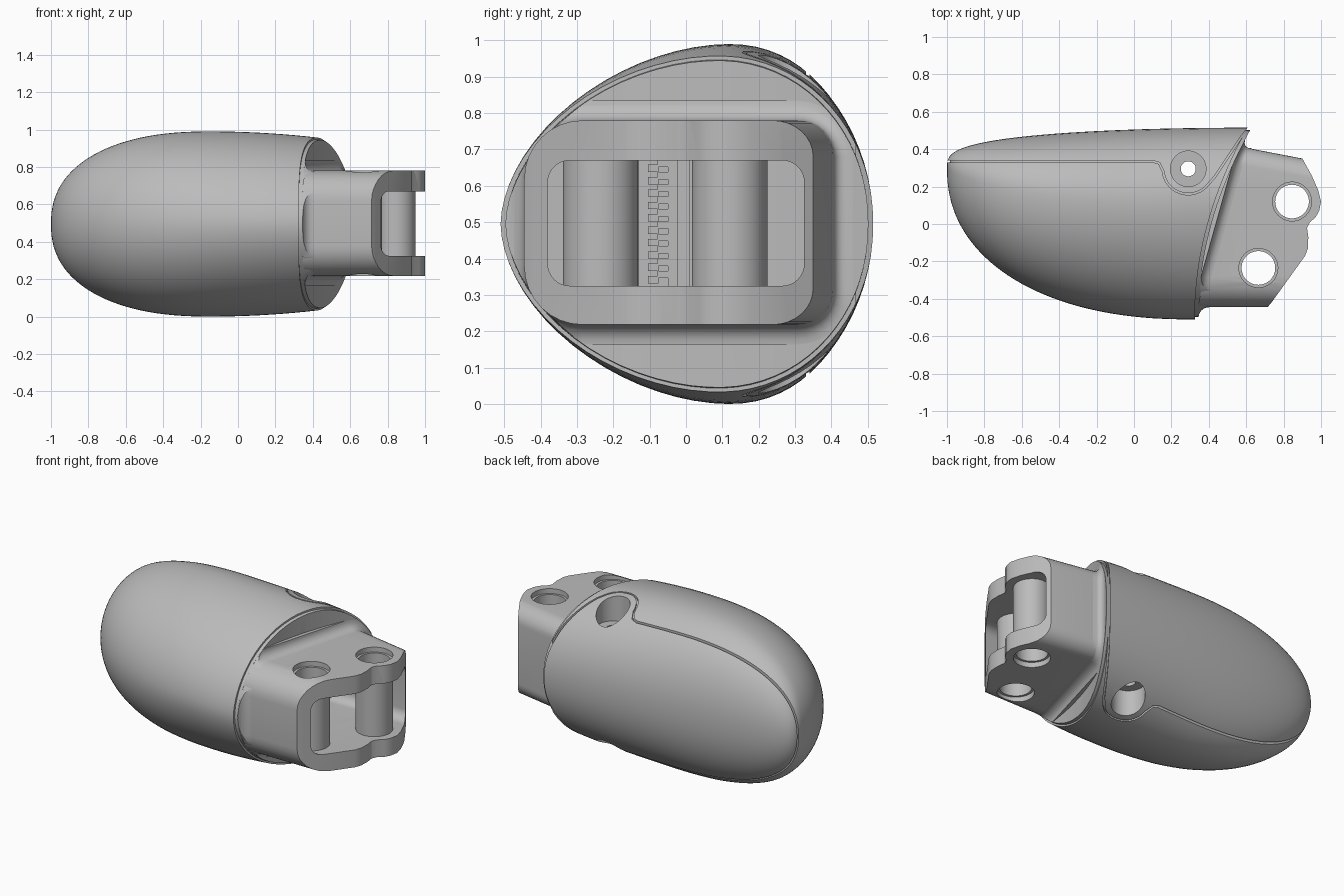
import bpy, bmesh, math

if "Cube" in bpy.data.objects:
    bpy.data.objects.remove(bpy.data.objects["Cube"])

grey = bpy.data.materials.new("plain_grey")
grey.diffuse_color = (0.5, 0.5, 0.5, 1)
grey.use_nodes = True
grey.node_tree.nodes["Principled BSDF"].inputs["Base Color"].default_value = grey.diffuse_color


def new_object(name, bm):
    bmesh.ops.recalc_face_normals(bm, faces=bm.faces)
    mesh = bpy.data.meshes.new(name)
    bm.to_mesh(mesh)
    bm.free()
    mesh.materials.append(grey)
    ob = bpy.data.objects.new(name, mesh)
    bpy.context.collection.objects.link(ob)
    return ob


def loft(name, rings):
    """Skin closed rings of 3D points and cap both ends."""
    bm = bmesh.new()
    rows = [[bm.verts.new(p) for p in ring] for ring in rings]
    n = len(rows[0])
    for a, b in zip(rows, rows[1:]):
        for i in range(n):
            j = (i + 1) % n
            bm.faces.new((a[i], a[j], b[j], b[i]))
    bm.faces.new(rows[0])
    bm.faces.new(rows[-1][::-1])
    return new_object(name, bm)


def prism(name, pts, lo, hi, axis="z"):
    """Extrude an outline along z (points are x, y) or along x (points are y, z)."""
    put = (lambda p, d: (p[0], p[1], d)) if axis == "z" else (lambda p, d: (d, p[0], p[1]))
    return loft(name, [[put(p, d) for p in pts] for d in (lo, hi)])


def arc(cx, cy, r, a0, a1, n):
    return [(cx + r * math.cos(math.radians(a0 + (a1 - a0) * i / n)),
             cy + r * math.sin(math.radians(a0 + (a1 - a0) * i / n))) for i in range(n + 1)]


def rod(name, x, y, r, lo, hi):
    return prism(name, arc(x, y, r, 0, 360, 48)[:-1], lo, hi)


def round_rect(y0, y1, z0, z1, r, rl=None):
    rl = rl or r
    return (arc(y1 - r, z1 - r, r, 0, 90, 8) + arc(y0 + rl, z1 - rl, rl, 90, 180, 8)
            + arc(y0 + rl, z0 + rl, rl, 180, 270, 8) + arc(y1 - r, z0 + r, r, 270, 360, 8))


def boolean(ob, cutter, op="DIFFERENCE"):
    mod = ob.modifiers.new("cut", "BOOLEAN")
    mod.operation, mod.solver, mod.object = op, "EXACT", cutter
    bpy.context.view_layer.objects.active = ob
    bpy.ops.object.modifier_apply(modifier=mod.name)


# Egg-shaped sections lofted from the rounded tip
def section(x, scale, n=72):
    q = lambda t, e=2: max(0.0, 1 - max(0.0, t) ** e)
    y0 = 0.30 - 0.81 * q((0.3 - x) / 1.3, 2.2) ** (1 / 2.2)
    y1 = 0.30 + 0.215 * q((0.6 - x) / 1.6) ** 0.31
    h = 0.495 * q((-0.15 - x) / 0.85, 2.3) ** (1 / 2.3)
    if x > -0.15:
        h -= 0.03 * ((x + 0.15) / 0.55) ** 2
    mid, half = (y0 + y1) / 2, (y1 - y0) / 2 * scale
    y0, y1 = mid - half, mid + half
    nose = min(1, max(0, -x))
    yc = y0 + (0.6 + 0.05 * nose) * (y1 - y0)
    out = []
    for i in range(n):
        a = math.tau * i / n
        c, s = math.cos(a), math.sin(a)
        p, w = (2 / 2.1, y1 - yc) if c > 0 else (2 / (1.82 + 0.2 * nose), yc - y0)
        out.append((yc + math.copysign(w * abs(c) ** p, c),
                    0.495 + math.copysign(h * scale * abs(s) ** p, s)))
    return out


def egg(name, inset, steps=44):
    rings = []
    for k in range(steps + 1):
        x = -1 + 1.75 * max(k / steps, 0.003) ** 2
        rings.append([(x + inset, y, z) for y, z in section(x, 1 - inset / 0.5)])
    return loft(name, rings)


def cut_x(y):
    return 0.325 + 0.275 * max(0.0, y + 0.5) ** 2


shell = egg("outer_shell", 0.0)
core = egg("inner_core", 0.013)
limit = egg("limit_cutter", 0.014)
cutters = [limit]

# Curved slanted end of the shell; the core stands slightly proud
for ob, off in ((shell, 0.0), (core, 0.02)):
    curve = [(cut_x(-0.7 + 1.4 * i / 28) + off, -0.7 + 1.4 * i / 28) for i in range(29)]
    c = prism("end_cutter", curve + [(2, 0.7), (2, -0.7)], -0.5, 1.5)
    boolean(ob, c)
    cutters.append(c)

# Seam groove around the back plate
path = [(-1.1, 0.335), (-0.5, 0.335), (0.1, 0.335), (0.135, 0.325)]
path += arc(0.29, 0.295, 0.135, 185, 315, 16) + [(0.43, 0.25), (0.57, 0.46), (0.65, 0.56)]
left, right = [], []
for i, (x, y) in enumerate(path):
    a, b = path[max(i - 1, 0)], path[min(i + 1, len(path) - 1)]
    dx, dy = b[0] - a[0], b[1] - a[1]
    l = math.hypot(dx, dy) / 0.005
    left.append((x - dy / l, y + dx / l))
    right.append((x + dy / l, y - dx / l))
seam = prism("seam_cutter", left + right[::-1], -0.5, 1.5)
boolean(shell, seam)
cutters.append(seam)

# Hinge block with a wavy end
outline = [(0.34, -0.45), (0.71, -0.45), (0.735, -0.42),
           (0.915, -0.17), (0.93, -0.13), (0.932, -0.07), (0.925, -0.02), (0.94, 0.01),
           (0.97, 0.035), (0.99, 0.07), (1.0, 0.12), (0.985, 0.18), (0.95, 0.26),
           (0.90, 0.35), (0.82, 0.375), (0.68, 0.40), (0.64, 0.42), (0.52, 0.42)]
block = prism("hinge_block", outline, 0.218, 0.78)
# rounded long edges, tapering along the back
c = loft("corner_rounder", [[(x, y, z) for y, z in
                             round_rect(-0.445, y1, 0.218, 0.78, 0.1, 0.16)]
                            for x, y1 in ((0.3, 0.465), (1.5, 0.235))])
boolean(block, c, "INTERSECT")
cutters.append(c)


# Concave blend from the cut face into the block
def blend_ring(grow, x_of):
    return [(x_of(y), y, z) for y, z in round_rect(
        -0.445 - grow, 0.405 + grow, 0.218 - grow, 0.78 + grow, 0.1 + grow, 0.16 + grow)]


rings = [blend_ring(0.055, lambda y: 0.25)]
for k in range(7):
    a = math.radians(15 * k)
    rings.append(blend_ring(0.055 * (1 - math.sin(a)),
                            lambda y: cut_x(y) + 0.02 + 0.055 * (1 - math.cos(a))))
rings.append(blend_ring(-0.03, lambda y: 0.70))
blend = loft("block_blend", rings)
boolean(blend, limit, "INTERSECT")

# Screw hole with a wide counterbore from both sides
for r, lo, hi in ((0.095, 0.8, 1.5), (0.095, -0.5, 0.19), (0.04, -0.4, 1.4)):
    c = rod("screw_cutter", 0.29, 0.295, r, lo, hi)
    for ob in (shell, core, blend):
        boolean(ob, c)
    cutters.append(c)

# Window opening and inner slot
window = prism("window_cutter", round_rect(-0.38, 0.325, 0.325, 0.67, 0.06), 0.42, 1.5, "x")
slot = prism("slot_cutter", [(-0.135, 0.325), (0.01, 0.325), (0.01, 0.67), (-0.135, 0.67)],
             0.25, 0.6, "x")
for c in (window, slot):
    for ob in (shell, core, block, blend):
        boolean(ob, c)
    cutters.append(c)

# Hinge pin holes and hollow sleeves
for x, y in ((0.845, 0.12), (0.665, -0.235)):
    sleeve = rod("hinge_sleeve", x, y, 0.104, 0.3, 0.7)
    for r, lo, hi in ((0.09, -0.5, 1.5), (0.104, 0.75, 1.5), (0.104, -0.5, 0.25)):
        c = rod("pin_cutter", x, y, r, lo, hi)
        boolean(block, c)
        boolean(blend, c)
        if r < 0.1:
            boolean(sleeve, c)
        cutters.append(c)

# Interlocking teeth inside the slot
bar = prism("teeth_bar", [(-0.05, 0.32), (-0.022, 0.32), (-0.022, 0.675), (-0.05, 0.675)],
            0.24, 0.40, "x")
for side in range(2):
    for k in range(10):
        y, z = -0.105 + 0.026 * side, 0.332 + 0.034 * k + 0.014 * side
        prism("tooth", [(y, z), (y + 0.03, z), (y + 0.03, z + 0.02), (y, z + 0.02)],
              0.24, 0.40, "x")

for c in cutters:
    bpy.data.objects.remove(c)

# Smooth shading with sharp creases
bpy.ops.object.select_all(action="DESELECT")
for ob in bpy.context.scene.objects:
    ob.select_set(True)
bpy.context.view_layer.objects.active = shell
bpy.ops.object.shade_smooth_by_angle(angle=math.radians(30))
